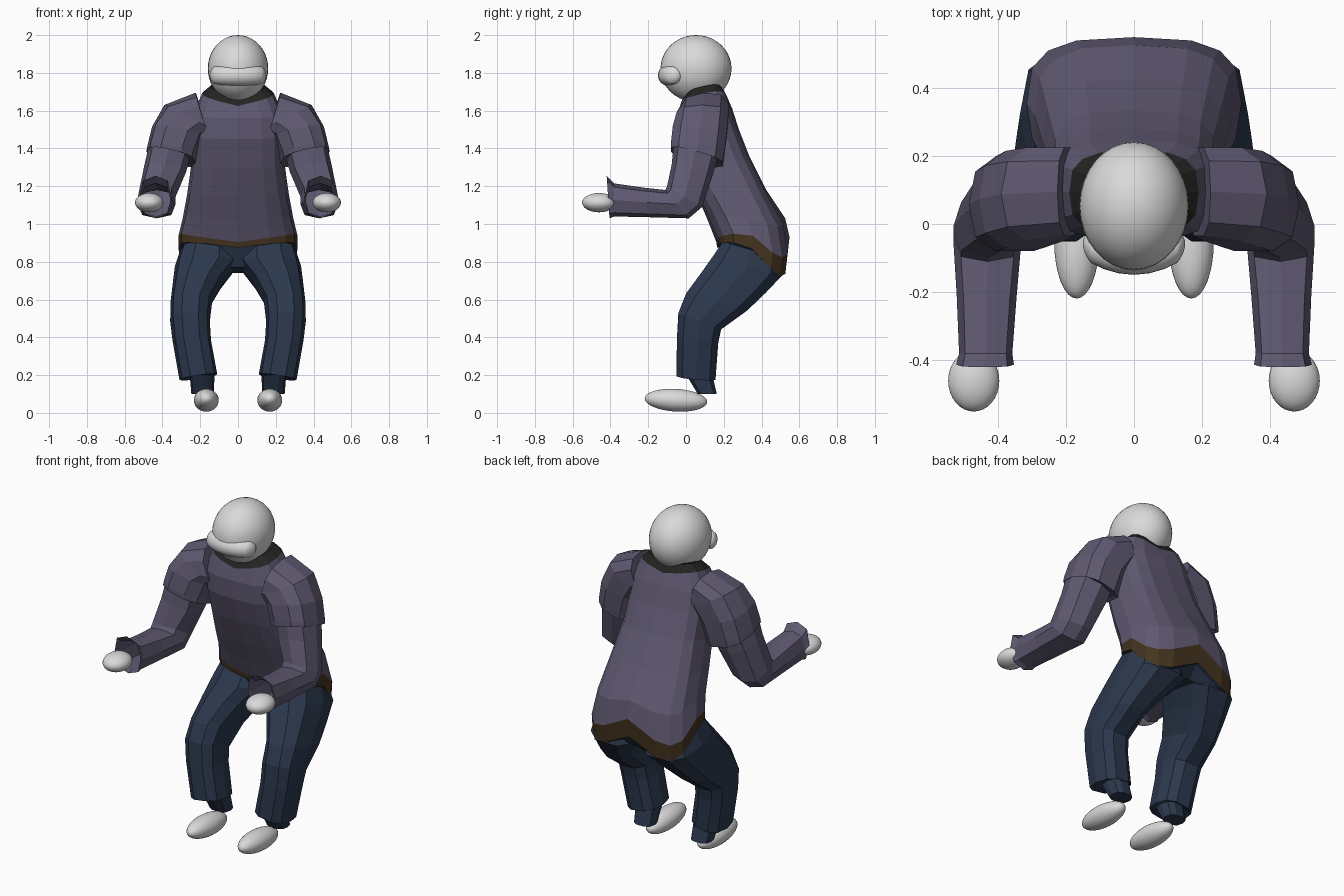
import bpy, bmesh, math
from mathutils import Vector, Matrix

cube = bpy.data.objects.get("Cube")
if cube:
    bpy.data.objects.remove(cube)


def material(name, rgb):
    m = bpy.data.materials.new(name)
    m.use_nodes = True
    m.diffuse_color = (*rgb, 1)
    m.node_tree.nodes["Principled BSDF"].inputs["Base Color"].default_value = (*rgb, 1)
    return m


SKIN = material("pale_grey", (0.7, 0.7, 0.7))
SHIRT = material("muted_purple", (0.115, 0.1, 0.165))
PANTS = material("navy", (0.025, 0.04, 0.075))
BELT = material("brown", (0.06, 0.034, 0.014))
COLLAR = material("black", (0.017, 0.017, 0.016))


def finish(bm, name, mats, smooth=False):
    bmesh.ops.recalc_face_normals(bm, faces=bm.faces)
    for f in bm.faces:
        f.smooth = smooth
    me = bpy.data.meshes.new(name)
    bm.to_mesh(me)
    bm.free()
    for m in mats:
        me.materials.append(m)
    ob = bpy.data.objects.new(name, me)
    bpy.context.collection.objects.link(ob)
    return ob


def loft(name, rings, mats, bands=None, sides=8, power=0.75, mirror=1, caps=(True, True)):
    """Ring: (centre x, half width, front yz, back yz, tilt or bend function)."""
    bm = bmesh.new()
    loops = []
    for cx, w, front, back, shape in rings:
        loop = []
        for i in range(sides):
            a = 2 * math.pi * i / sides
            c, s = math.cos(a), math.sin(a)
            c = math.copysign(abs(c) ** power, c)
            s = math.copysign(abs(s) ** power, s)
            t = (s + 1) / 2
            y = front[0] + (back[0] - front[0]) * t
            z = front[1] + (back[1] - front[1]) * t
            z += shape(t, abs(c)) if callable(shape) else shape * c
            loop.append(bm.verts.new((mirror * (cx + w * c), y, z)))
        loops.append(loop)
    for k, (lo, hi) in enumerate(zip(loops, loops[1:])):
        for i in range(sides):
            j = (i + 1) % sides
            f = bm.faces.new((lo[i], lo[j], hi[j], hi[i]))
            f.material_index = bands[k] if bands else 0
    for use, loop, k in ((caps[0], loops[0], 0), (caps[1], loops[-1], -1)):
        if use:
            f = bm.faces.new(loop)
            f.material_index = bands[k] if bands else 0
    return finish(bm, name, mats)


def ellipsoid(name, centre, radii, tilt=0):
    bm = bmesh.new()
    mat = (Matrix.Translation(centre) @ Matrix.Rotation(tilt, 4, 'X')
           @ Matrix.Diagonal((*radii, 1)))
    bmesh.ops.create_uvsphere(bm, u_segments=32, v_segments=20, radius=1, matrix=mat)
    return finish(bm, name, [SKIN], True)


# Head
ellipsoid("head", (0, 0.053, 1.823), (0.16, 0.188, 0.177))

# Rounded bar across the face, bent slightly backwards at its ends
bm = bmesh.new()
bmesh.ops.create_uvsphere(bm, u_segments=24, v_segments=16, radius=0.055,
                          matrix=Matrix.Rotation(math.pi / 2, 4, 'Y'))
for v in bm.verts:
    v.co.x += 0.095 * max(-1, min(1, v.co.x / 0.03))
    v.co += Vector((0, 1.6 * v.co.x ** 2 - 0.094, 1.787))
finish(bm, "face_bar", [SKIN], True)


# Torso: pelvis, belt, shirt and collar in one loft
def hem(t, a):
    return a * (0.04 - 0.38 * max(0, t - 0.45))


def half_hem(t, a):
    return hem(t, a) * 0.4


def neckline(t, a):
    return 0.045 * a


torso = [
    (0, 0.20, (0.22, 0.77), (0.47, 0.74), 0),
    (0, 0.30, (0.175, 0.875), (0.52, 0.82), hem),
    (0, 0.315, (0.165, 0.875), (0.535, 0.82), hem),
    (0, 0.315, (0.16, 0.905), (0.548, 0.93), hem),
    (0, 0.292, (0.115, 1.02), (0.525, 1.03), half_hem),
    (0, 0.268, (0.06, 1.15), (0.425, 1.18), 0),
    (0, 0.245, (0.0, 1.3), (0.335, 1.36), 0),
    (0, 0.24, (-0.045, 1.45), (0.28, 1.5), 0),
    (0, 0.235, (-0.05, 1.56), (0.245, 1.61), 0),
    (0, 0.19, (-0.03, 1.625), (0.215, 1.67), neckline),
    (0, 0.145, (0.0, 1.665), (0.19, 1.705), 0.02 and neckline),
]
loft("torso", torso, [SHIRT, BELT, PANTS, COLLAR],
     bands=[2, 2, 1, 0, 0, 0, 0, 0, 0, 3], sides=16, power=0.65)

# Limb rings for the +x side
sleeve = [
    (0.355, 0.115, (-0.07, 1.40), (0.185, 1.33), 0.03),
    (0.355, 0.13, (-0.085, 1.395), (0.2, 1.315), 0.03),
    (0.35, 0.13, (-0.085, 1.42), (0.205, 1.345), 0.03),
    (0.32, 0.135, (-0.075, 1.51), (0.22, 1.46), 0.03),
    (0.26, 0.13, (-0.055, 1.565), (0.23, 1.565), 0.065),
    (0.19, 0.035, (-0.04, 1.57), (0.23, 1.59), 0.115),
]
arm = [
    (0.36, 0.11, (-0.065, 1.43), (0.17, 1.36), 0.03),
    (0.385, 0.11, (-0.075, 1.32), (0.145, 1.27), 0.02),
    (0.43, 0.1, (-0.10, 1.2), (0.085, 1.09), 0),
    (0.43, 0.1, (-0.11, 1.18), (0.015, 1.03), 0),
    (0.432, 0.088, (-0.22, 1.192), (-0.2, 1.036), 0),
    (0.435, 0.078, (-0.38, 1.215), (-0.38, 1.04), 0),
    (0.437, 0.085, (-0.42, 1.255), (-0.405, 1.03), 0),
]
leg = [
    (0.16, 0.145, (0.19, 0.91), (0.49, 0.82), 0),
    (0.168, 0.166, (0.135, 0.83), (0.515, 0.725), 0),
    (0.21, 0.135, (0.075, 0.745), (0.43, 0.635), 0),
    (0.247, 0.11, (-0.005, 0.635), (0.33, 0.54), 0),
    (0.254, 0.105, (-0.045, 0.53), (0.19, 0.44), 0),
    (0.245, 0.102, (-0.052, 0.4), (0.175, 0.37), 0),
    (0.21, 0.1, (-0.055, 0.2), (0.16, 0.18), -0.015),
    (0.19, 0.065, (0.0, 0.2), (0.145, 0.19), 0),
    (0.187, 0.06, (0.06, 0.1), (0.165, 0.1), 0),
]

for side, s in (("left", 1), ("right", -1)):
    loft(side + "_sleeve", sleeve, [SHIRT], sides=10, mirror=s)
    loft(side + "_arm", arm, [SHIRT], mirror=s, caps=(True, False))
    loft(side + "_trouser_leg", leg, [PANTS], sides=10, mirror=s)
    ellipsoid(side + "_hand", (s * 0.47, -0.46, 1.113), (0.075, 0.09, 0.051))
    ellipsoid(side + "_foot", (s * 0.168, -0.053, 0.067), (0.066, 0.166, 0.06), -0.06)
